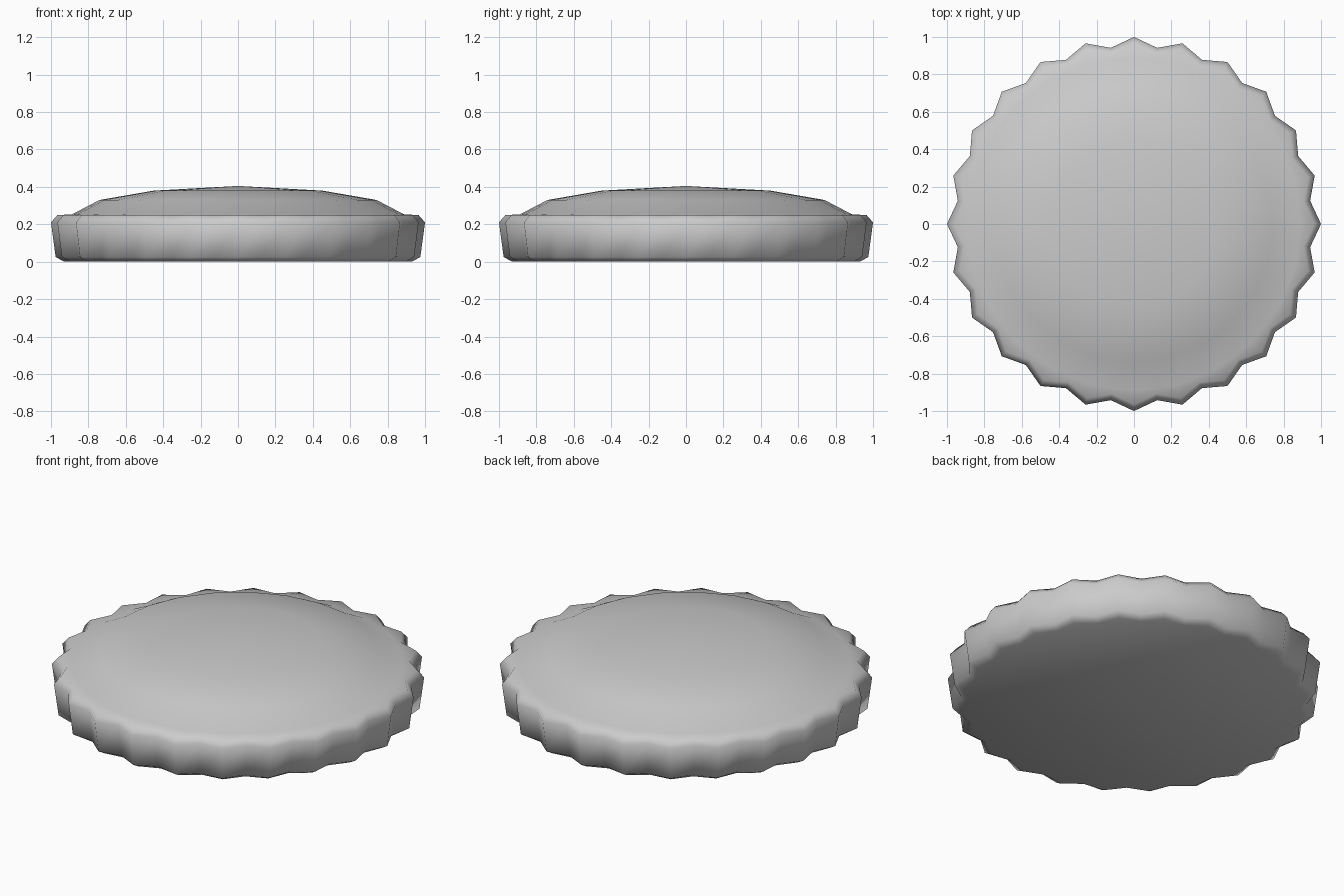
import bpy, bmesh, math

cube = bpy.data.objects.get("Cube")
if cube:
    bpy.data.objects.remove(cube, do_unlink=True)

# Plain grey metal
grey = bpy.data.materials.new("light_grey")
grey.use_nodes = True
colour = (0.6, 0.6, 0.6, 1)
grey.diffuse_color = colour
grey.node_tree.nodes["Principled BSDF"].inputs["Base Color"].default_value = colour

TEETH = 24
COUNT = TEETH * 2

# Rings from base to crown: peak radius, valley radius, height
profile = [
    (0.93, 0.89, 0.0),
    (0.975, 0.925, 0.025),
    (1.0, 0.95, 0.21),
    (0.965, 0.915, 0.25),
    (0.89, 0.885, 0.252),
    (0.74, 0.735, 0.33),
    (0.45, 0.447, 0.38),
]

bm = bmesh.new()


def ring(peak, valley, z):
    verts = []
    for i in range(COUNT):
        a = math.tau * i / COUNT
        r = valley if i % 2 else peak
        verts.append(bm.verts.new((r * math.cos(a), r * math.sin(a), z)))
    return verts


rings = [ring(*p) for p in profile]

# Fluted skirt, rim and dome
for low, high in zip(rings, rings[1:]):
    for i in range(COUNT):
        j = (i + 1) % COUNT
        bm.faces.new((low[i], low[j], high[j], high[i]))

# Crown of the dome and flat underside
crown = bm.verts.new((0, 0, 0.405))
for i in range(COUNT):
    bm.faces.new((rings[-1][i], rings[-1][(i + 1) % COUNT], crown))
bm.faces.new(list(reversed(rings[0])))

for face in bm.faces:
    face.smooth = True

mesh = bpy.data.meshes.new("fluted_cap")
bm.to_mesh(mesh)
bm.free()
mesh.materials.append(grey)
cap = bpy.data.objects.new("fluted_cap", mesh)
bpy.context.collection.objects.link(cap)
